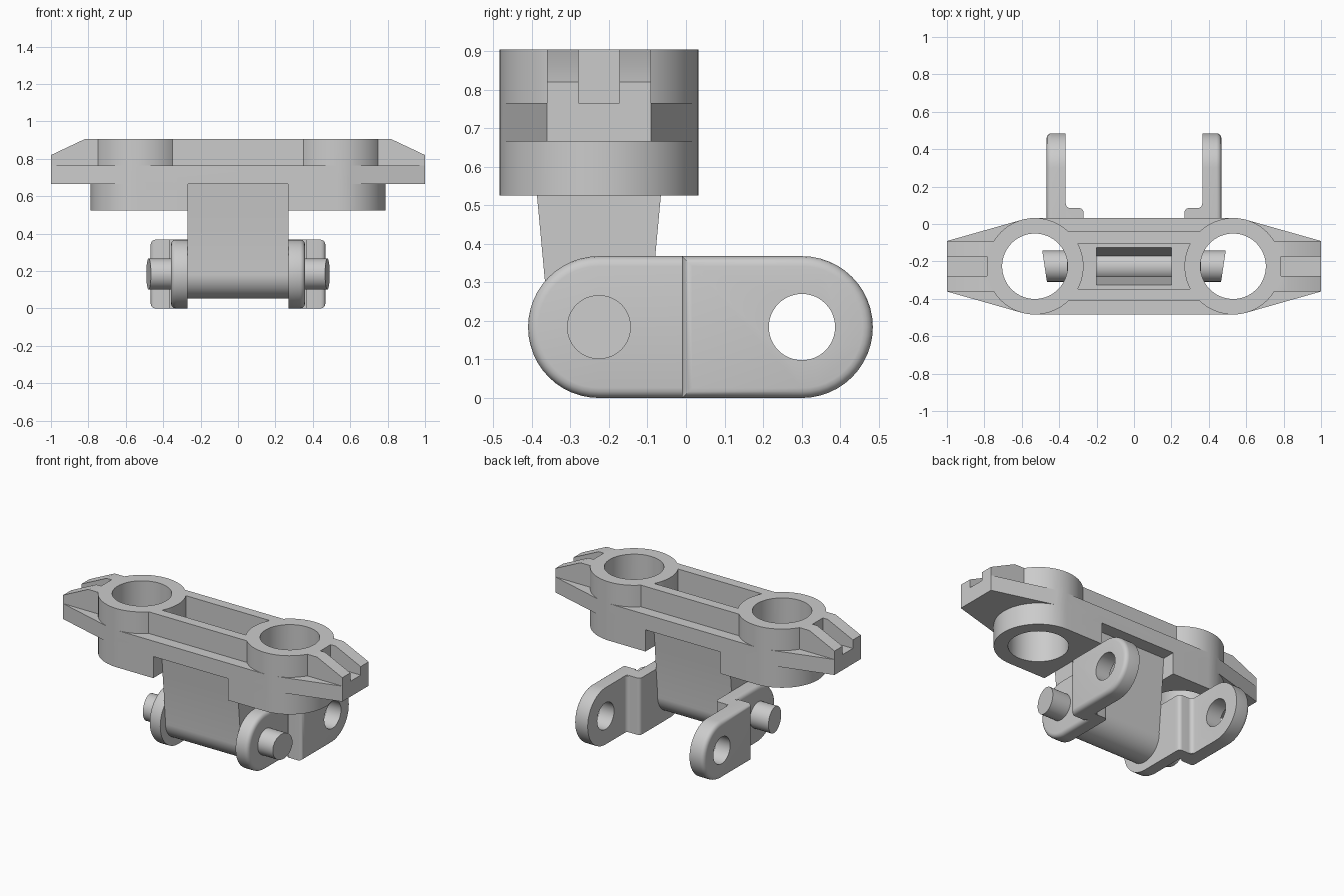
import bpy, bmesh
from math import sin, cos, pi, sqrt
from mathutils.geometry import convex_hull_2d

if "Cube" in bpy.data.objects:
    bpy.data.objects.remove(bpy.data.objects["Cube"])

CY, R, BX = -0.226, 0.258, 0.53      # plate centre line, boss radius, boss offset
PZ = 0.184                           # pin height


def arc(cx, cy, r, a0, a1, n=24):
    return [(cx + r * cos(a0 + (a1 - a0) * i / n), cy + r * sin(a0 + (a1 - a0) * i / n))
            for i in range(n + 1)]


def circle(cx, cy, r, n=64):
    return arc(cx, cy, r, 0, 2 * pi, n)[:-1]


def prism(name, pts, lo, hi, axis, bevel=None, width=0.03):
    """Extrude a 2D outline along an axis; bevel(edge) picks edges to round."""
    place = {'x': lambda p, t: (t, p[0], p[1]), 'y': lambda p, t: (p[0], t, p[1]),
             'z': lambda p, t: (p[0], p[1], t)}[axis]
    bm = bmesh.new()
    a = [bm.verts.new(place(p, lo)) for p in pts]
    b = [bm.verts.new(place(p, hi)) for p in pts]
    n = len(pts)
    bm.faces.new(a)
    bm.faces.new(b)
    for i in range(n):
        j = (i + 1) % n
        bm.faces.new((a[i], a[j], b[j], b[i]))
    bmesh.ops.recalc_face_normals(bm, faces=bm.faces)
    if bevel:
        bmesh.ops.bevel(bm, geom=[e for e in bm.edges if bevel(e)], offset=width,
                        segments=4, profile=0.5, affect='EDGES')
    me = bpy.data.meshes.new(name)
    bm.to_mesh(me)
    bm.free()
    ob = bpy.data.objects.new(name, me)
    bpy.context.collection.objects.link(ob)
    return ob


def combine(ob, others, op):
    bpy.context.view_layer.objects.active = ob
    for o in others:
        m = ob.modifiers.new("bool", 'BOOLEAN')
        m.operation, m.object, m.solver = op, o, 'EXACT'
        bpy.ops.object.modifier_apply(modifier=m.name)
        bpy.data.objects.remove(o)


def smooth(ob):
    bpy.ops.object.select_all(action='DESELECT')
    ob.select_set(True)
    bpy.context.view_layer.objects.active = ob
    bpy.ops.object.shade_smooth_by_angle(angle=0.5)


def rect(x0, y0, x1, y1):
    return [(x0, y0), (x1, y0), (x1, y1), (x0, y1)]


# flange: hull of the two bosses and the blunt ends
pts = circle(-BX, CY, R) + circle(BX, CY, R)
pts += [(sx, CY + sy * 0.135) for sx in (-1, 1) for sy in (-1, 1)]
plate = prism("top_plate", [pts[i] for i in convex_hull_2d(pts)], 0.665, 0.765, 'z')

# tapered arm, centre bar, hollow stem
adds = [
    prism("arm", [(-1, .665), (1, .665), (1, .82), (.82, .905), (-.82, .905), (-1, .82)],
          CY - .135, CY + .135, 'y'),
    prism("bar", rect(-BX, CY - .186, BX, CY + .186), 0.665, 0.905, 'z'),
    prism("stem", [(CY + .177, .7), (CY - .177, .7)]
          + arc(CY, PZ, .131, pi - .1, 2 * pi + .1), -.27, .27, 'x'),
]
cuts = []
for s in (-1, 1):
    # boss with a squared inner side under the flange
    adds.append(prism("boss", circle(s * BX, CY, R), 0.525, 0.905, 'z'))
    adds.append(prism("boss_block", rect(s * .268, CY - R, s * BX, CY + R), 0.525, 0.7, 'z'))
    cuts.append(prism("hole", circle(s * BX, CY, .175), 0.4, 1.0, 'z'))
    cuts.append(prism("slot", rect(s * .785, CY - .053, s * 1.1, CY + .053), 0.765, 1.0, 'z'))
combine(plate, adds, 'UNION')

# pocket with concave ends that follow the bosses, then the cavity down the stem
h, a = 0.122, 0.49
pocket = arc(BX, CY, R + .002, pi - a, pi + a, 12) + arc(-BX, CY, R + .002, -a, a, 12)
cuts.append(prism("pocket", pocket, 0.68, 1.0, 'z'))
cuts.append(prism("cavity", [(CY + h, .905), (CY - h, .905), (CY - .053, .22), (CY + .053, .22)],
                  -.2, .2, 'x'))
combine(plate, cuts, 'DIFFERENCE')
smooth(plate)

# pivot pin with slanted ends
pin = prism("pivot_pin", circle(CY, PZ, .083, 48), -.478, .478, 'x')
for v in pin.data.vertices:
    v.co.x += (1 if v.co.x > 0 else -1) * (v.co.y - CY) * 0.15
smooth(pin)

# cranked side links
for s, side in ((-1, "left"), (1, "right")):
    def rim(x):
        return lambda e: all(abs(abs(v.co.x) - x) < 1e-4 for v in e.verts)

    front_pts = [(.085, 0), (.085, 2 * PZ)] + arc(CY, PZ, PZ, pi / 2, 3 * pi / 2)
    back_pts = [(-.01, 2 * PZ), (-.01, 0)] + arc(.301, PZ, PZ, -pi / 2, pi / 2)

    def inner_corner(e):
        return all(abs(v.co.y - .085) < 1e-4 and abs(abs(v.co.x) - .27) < 1e-4 for v in e.verts)

    link = prism("link_" + side, back_pts, s * .365, s * .467, 'x', rim(.467), .026)
    front = prism("front", front_pts, s * .27, s * .385, 'x', inner_corner, .022)
    # trim the front lug to its own thickness, with a rounded outer rim
    lug_pts = [(.04, 0), (.04, 2 * PZ)] + arc(CY, PZ, PZ, pi / 2, 3 * pi / 2)
    lug = prism("lug", lug_pts, s * .27, s * .358, 'x', rim(.358), .026)
    trim = prism("trim", rect(-.6, -.1, .0, .5), s * .2, s * .5, 'x')
    combine(front, [trim], 'DIFFERENCE')
    # small fillet in the crank
    fr = .025
    fil = [(s * .375, .07), (s * .375, .085 + fr)] + [
        (s * x, y) for x, y in arc(.365 - fr, .085 + fr, fr, 0, -pi / 2, 6)] + [(s * (.365 - fr), .07)]
    fillet = prism("fillet", fil, 0.002, 2 * PZ - .002, 'z')
    combine(link, [front, lug, fillet], 'UNION')
    combine(link, [prism("eye", circle(.301, PZ, .086, 48), s * .2, s * .6, 'x')], 'DIFFERENCE')
    smooth(link)
